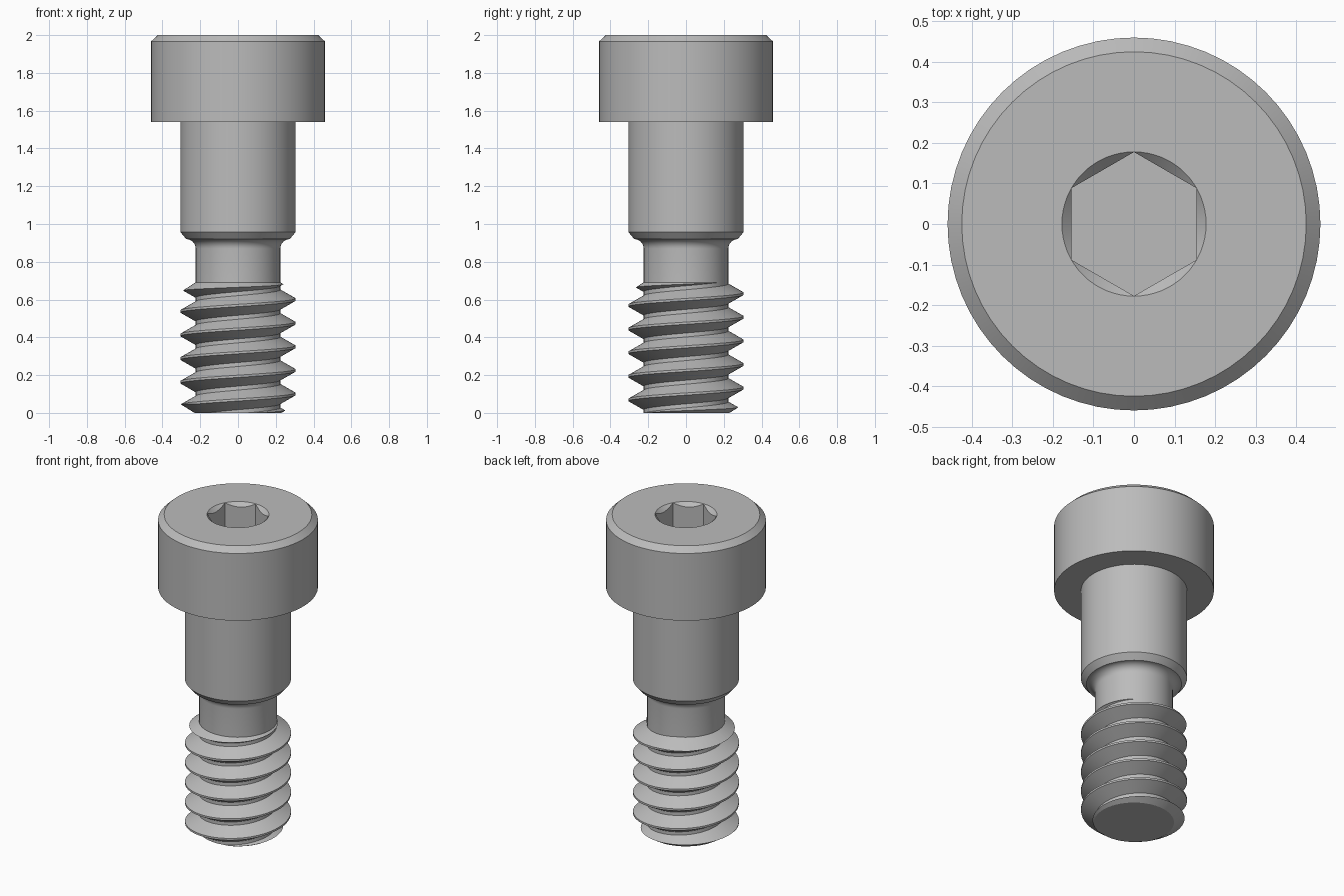
import bpy
import bmesh
from math import sin, cos, pi, radians

SEGS = 64
PITCH = 0.125
ROOT, CREST = 0.224, 0.305

cube = bpy.data.objects.get("Cube")
if cube:
    bpy.data.objects.remove(cube, do_unlink=True)

steel = bpy.data.materials.new("grey steel")
steel.use_nodes = True
grey = (0.50, 0.50, 0.50, 1)
steel.diffuse_color = grey
steel.node_tree.nodes["Principled BSDF"].inputs["Base Color"].default_value = grey


def make_object(name, bm):
    bmesh.ops.recalc_face_normals(bm, faces=bm.faces)
    mesh = bpy.data.meshes.new(name)
    bm.to_mesh(mesh)
    bm.free()
    mesh.materials.append(steel)
    obj = bpy.data.objects.new(name, mesh)
    bpy.context.collection.objects.link(obj)
    return obj


def lathe(name, profile):
    """Solid of revolution; the profile starts and ends off the axis and is capped."""
    bm = bmesh.new()
    rings = [[bm.verts.new((r * cos(2 * pi * i / SEGS), r * sin(2 * pi * i / SEGS), z))
              for i in range(SEGS)] for r, z in profile]
    for low, high in zip(rings, rings[1:]):
        for i in range(SEGS):
            j = (i + 1) % SEGS
            bm.faces.new((low[i], low[j], high[j], high[i]))
    bm.faces.new(rings[0])
    bm.faces.new(rings[-1])
    return make_object(name, bm)


def apply_boolean(obj, cutter, operation):
    mod = obj.modifiers.new("cut", 'BOOLEAN')
    mod.operation = operation
    mod.solver = 'EXACT'
    mod.object = cutter
    bpy.context.view_layer.objects.active = obj
    bpy.ops.object.modifier_apply(modifier=mod.name)
    bpy.data.objects.remove(cutter, do_unlink=True)


def smooth(obj):
    bpy.ops.object.select_all(action='DESELECT')
    obj.select_set(True)
    bpy.context.view_layer.objects.active = obj
    bpy.ops.object.shade_smooth_by_angle(angle=radians(20))


# Neck, fillet, shoulder and chamfered head
fillet = 0.05
profile = [(ROOT, 0.675)]
for k in range(9):
    a = k / 8 * pi / 2
    profile.append((ROOT + fillet * (1 - cos(a)), 0.87 + fillet * sin(a)))
profile += [(0.305, 0.957), (0.305, 1.54), (0.46, 1.54), (0.46, 1.967), (0.425, 2.0)]
body = lathe("head_and_shoulder", profile)

# Hex socket with a conical lead-in
countersink = lathe("countersink_cutter", [(0.098, 1.92), (0.198, 2.02)])
apply_boolean(body, countersink, 'DIFFERENCE')
bpy.ops.mesh.primitive_cone_add(vertices=6, radius1=0.1775, radius2=0.1775,
                                depth=0.35, location=(0, 0, 1.925))
apply_boolean(body, bpy.context.object, 'DIFFERENCE')
smooth(body)

# Right-hand thread: helical rows, joined one pitch higher after each turn
flat = 0.006
flank = flat + 0.046
section = [(CREST, -flat), (CREST, flat), (ROOT, flank), (ROOT, PITCH - flank)]
rows = [(r, 0.1 + (turn - 3) * PITCH + dz) for turn in range(9) for r, dz in section]
step = len(section)
bm = bmesh.new()
columns = []
for i in range(SEGS):
    a = 2 * pi * i / SEGS
    columns.append([bm.verts.new((r * cos(a), r * sin(a), z + PITCH * i / SEGS))
                    for r, z in rows])
for i in range(SEGS):
    here = columns[i]
    there = columns[i + 1] if i + 1 < SEGS else columns[0][step:]
    for k in range(min(len(here), len(there)) - 1):
        bm.faces.new((here[k], there[k], there[k + 1], here[k + 1]))

# Close both ragged ends with fans, trimmed off below
tips = bm.verts.new((0, 0, -0.6)), bm.verts.new((0, 0, 1.4))
for edge in [e for e in bm.edges if e.is_boundary]:
    tip = tips[0] if edge.verts[0].co.z < 0.35 else tips[1]
    bm.faces.new((edge.verts[0], edge.verts[1], tip))
thread = make_object("thread", bm)

# Trim the thread to its chamfered point and run-out
envelope = lathe("thread_envelope", [(0.23, 0), (0.33, 0.062), (0.33, 0.622), (0.227, 0.69)])
apply_boolean(thread, envelope, 'INTERSECT')
smooth(thread)
